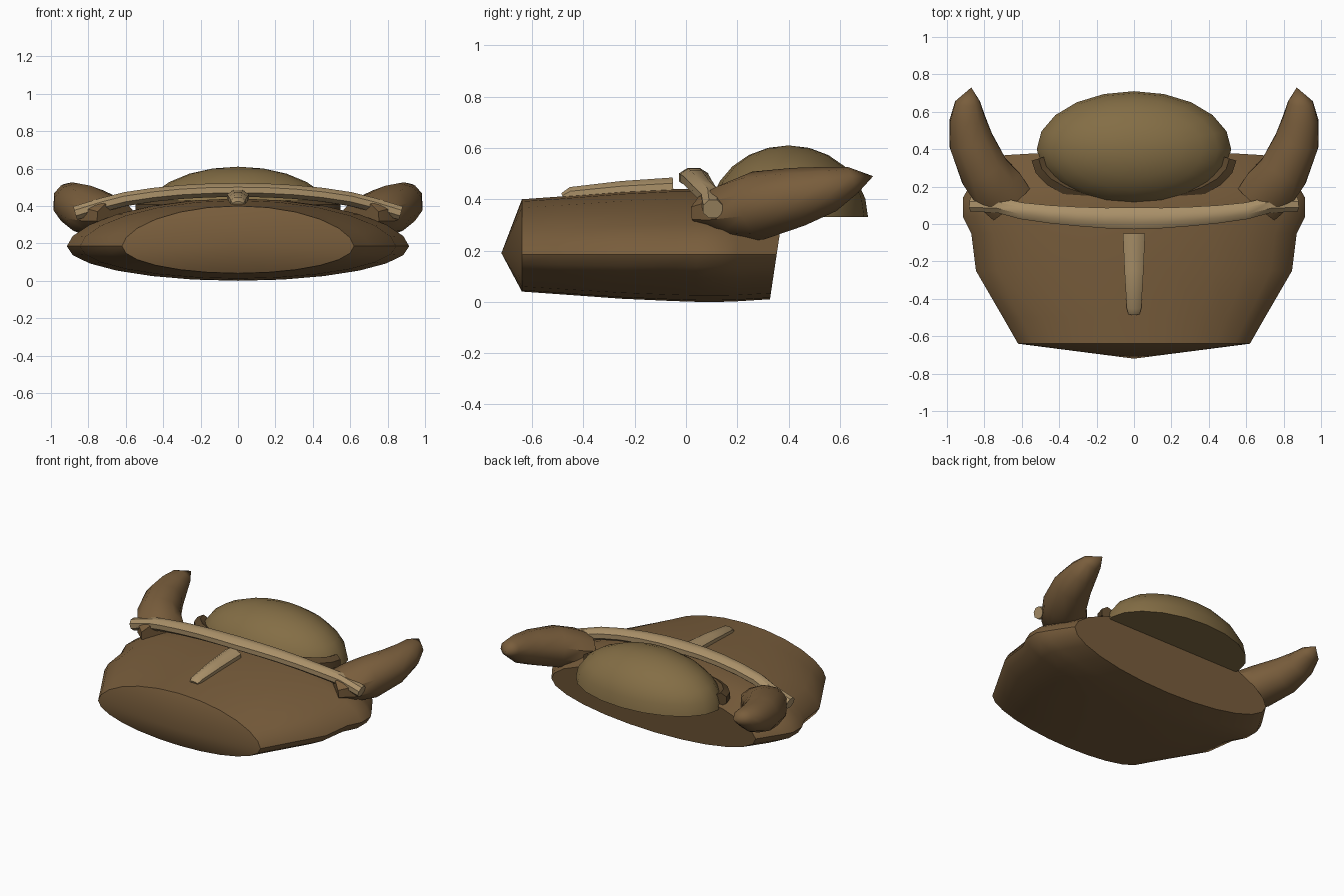
import bpy, bmesh, math
from mathutils import Vector

if "Cube" in bpy.data.objects:
    bpy.data.objects.remove(bpy.data.objects["Cube"])


def material(name, color):
    m = bpy.data.materials.new(name)
    m.diffuse_color = (*color, 1)
    m.use_nodes = True
    m.node_tree.nodes["Principled BSDF"].inputs["Base Color"].default_value = m.diffuse_color
    return m


BROWN = material("brown", (0.19, 0.11, 0.045))
OLIVE = material("olive", (0.23, 0.155, 0.06))
TAN = material("tan", (0.40, 0.28, 0.14))
DARK = material("dark_brown", (0.10, 0.06, 0.025))


def loft(name, rings, mat, start_tip=None, end_tip=None, angle=40):
    """Skin a list of equal-length rings, closing the ends flat or to a tip."""
    bm = bmesh.new()
    loops = [[bm.verts.new(p) for p in r] for r in rings]
    n = len(loops[0])
    for a, b in zip(loops, loops[1:]):
        for i in range(n):
            j = (i + 1) % n
            bm.faces.new((a[i], a[j], b[j], b[i]))
    for loop, tip in ((loops[0], start_tip), (loops[-1], end_tip)):
        if tip is None:
            bm.faces.new(loop)
        else:
            t = bm.verts.new(tip)
            for i in range(n):
                bm.faces.new((loop[i], loop[(i + 1) % n], t))
    bmesh.ops.recalc_face_normals(bm, faces=bm.faces)
    mesh = bpy.data.meshes.new(name)
    bm.to_mesh(mesh)
    bm.free()
    ob = bpy.data.objects.new(name, mesh)
    bpy.context.collection.objects.link(ob)
    mesh.materials.append(mat)
    bpy.ops.object.select_all(action='DESELECT')
    ob.select_set(True)
    bpy.context.view_layer.objects.active = ob
    bpy.ops.object.shade_smooth_by_angle(angle=math.radians(angle))
    return ob


def tube(name, path, mat, sides=8, tip=None, mirror=False):
    """Sweep an oval along path entries (x, y, z, half_width, half_height)."""
    pts = [Vector(p[:3]) for p in path]
    rings = []
    for i, p in enumerate(path):
        d = (pts[min(i + 1, len(pts) - 1)] - pts[max(i - 1, 0)]).normalized()
        side = d.cross(Vector((0, 0, 1))).normalized()
        up = side.cross(d)
        rings.append([pts[i] + side * p[3] * math.cos(a) + up * p[4] * math.sin(a)
                      for a in (2 * math.pi * (k + 0.5) / sides for k in range(sides))])
    ob = loft(name, rings, mat, end_tip=tip)
    if mirror:
        ob.modifiers.new("mirror", 'MIRROR').use_mirror_merge = False
    return ob


# Broad lens-shaped body: y, half width, bottom, top
sections = [(-0.64, 0.62, 0.04, 0.40), (-0.50, 0.70, 0.03, 0.41),
            (-0.25, 0.845, 0.012, 0.43), (-0.05, 0.87, 0.003, 0.44),
            (0.04, 0.915, 0.0, 0.44), (0.14, 0.915, 0.0, 0.44),
            (0.20, 0.88, 0.002, 0.43), (0.35, 0.78, 0.01, 0.41)]
rings = []
for y, w, lo, hi in sections:
    ring = []
    for k in range(24):
        a = 2 * math.pi * k / 24
        s = math.sin(a)
        z = 0.185 + ((hi - 0.185) * s ** 1.15 if s > 0 else (0.185 - lo) * s)
        shear = 0.15 * (z - 0.16) if y > 0.3 else 0   # sloping back face
        ring.append((w * math.cos(a), y + shear, z))
    rings.append(ring)
loft("body", rings, BROWN, start_tip=(0, -0.72, 0.19), angle=35)

# Half-ellipsoid dome with a flat base
rings = []
for i in range(6):
    e = math.radians(i * 15)
    rings.append([(0.52 * math.cos(e) * math.cos(a), 0.40 + 0.31 * math.cos(e) * math.sin(a),
                   0.33 + 0.28 * math.sin(e)) for a in (math.pi * k / 10 for k in range(20))])
loft("dome", rings, OLIVE, end_tip=(0, 0.40, 0.61))

# Dark collar hugging the front of the dome
collar = []
for i in range(13):
    a = math.pi * (1 + i / 12)
    collar.append((0.51 * math.cos(a), 0.35 + 0.22 * math.sin(a), 0.385, 0.045, 0.045))
tube("collar", collar, DARK, sides=6)

# Pair of upswept tapering horns
tube("horns", [(0.655, 0.105, 0.345, 0.135, 0.08), (0.72, 0.18, 0.355, 0.15, 0.115),
               (0.80, 0.28, 0.375, 0.14, 0.135), (0.87, 0.44, 0.41, 0.125, 0.115),
               (0.89, 0.56, 0.44, 0.10, 0.09), (0.89, 0.65, 0.475, 0.07, 0.055)],
     BROWN, sides=10, tip=(0.87, 0.73, 0.49), mirror=True)

# Arched band across the shoulders
half = [(0.15, 0.032, 0.483), (0.30, 0.04, 0.475), (0.45, 0.052, 0.46),
        (0.60, 0.07, 0.437), (0.72, 0.10, 0.407), (0.87, 0.105, 0.362)]
path = [(-x, y, z) for x, y, z in reversed(half)] + [(0, 0.03, 0.485)] + half
tube("cross_band", [(*p, 0.063 - 0.025 * abs(p[0]), 0.04) for p in path], TAN)

# Tapered strip running forward from the band
tube("front_strip", [(0, -0.05, 0.447, 0.064, 0.041), (0, -0.25, 0.437, 0.055, 0.037),
                     (0, -0.45, 0.420, 0.042, 0.030), (0, -0.48, 0.408, 0.032, 0.018)], TAN)
